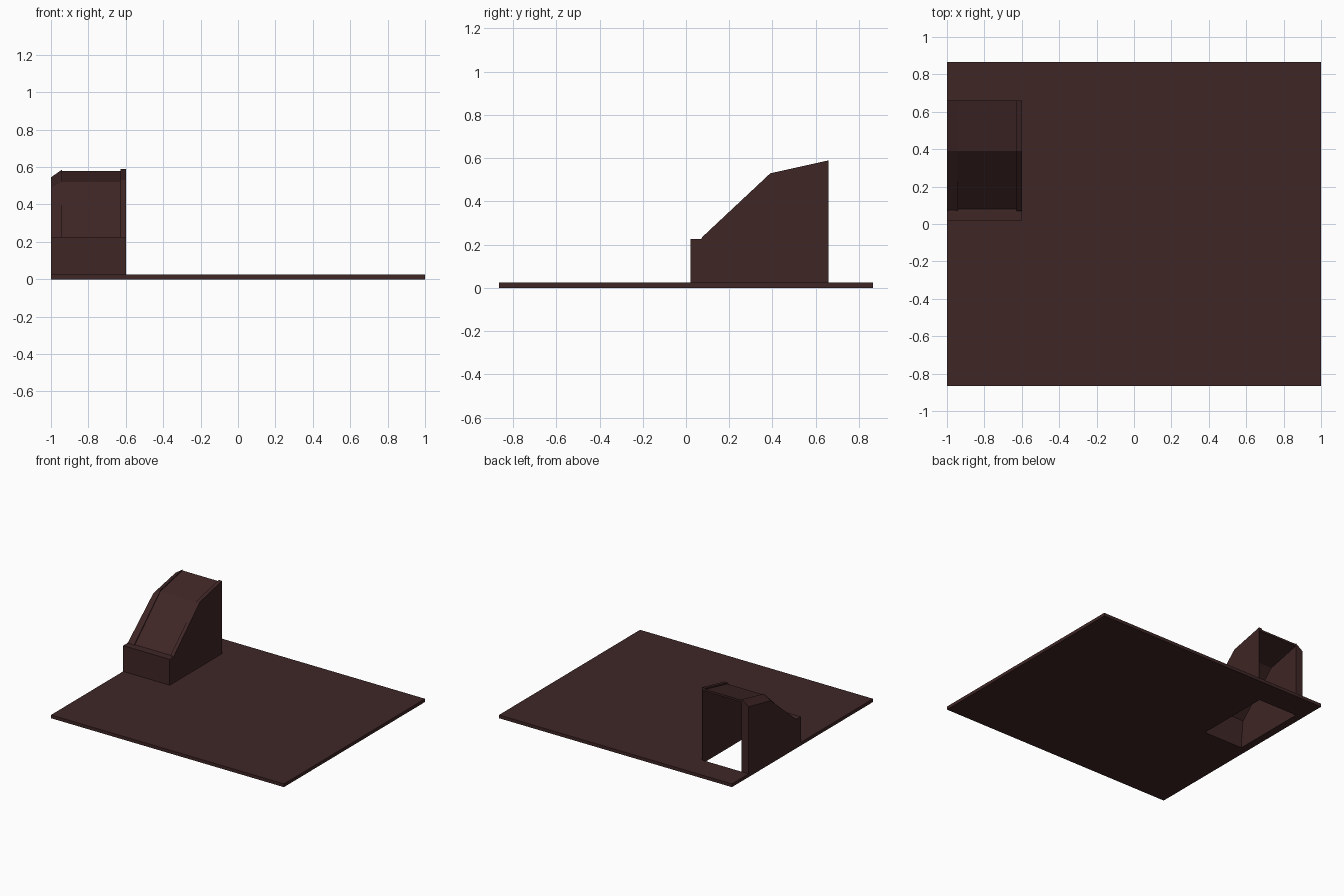
import bpy, bmesh

if "Cube" in bpy.data.objects:
    bpy.data.objects.remove(bpy.data.objects["Cube"], do_unlink=True)

# One dark red-brown paint for everything
COLOUR = (0.050, 0.019, 0.019, 1.0)
paint = bpy.data.materials.new("dark_red_brown")
paint.use_nodes = True
paint.diffuse_color = COLOUR
bsdf = next(n for n in paint.node_tree.nodes if n.type == 'BSDF_PRINCIPLED')
bsdf.inputs["Base Color"].default_value = COLOUR

FLOOR = 0.025          # top of the slab
RIGHT, LEFT = -1.0, -0.6
HOLE_X = (-0.94, -0.605)
FRONT, BACK = 0.02, 0.66


def finish(name, bm):
    bmesh.ops.recalc_face_normals(bm, faces=bm.faces)
    mesh = bpy.data.meshes.new(name)
    bm.to_mesh(mesh)
    bm.free()
    mesh.materials.append(paint)
    obj = bpy.data.objects.new(name, mesh)
    bpy.context.collection.objects.link(obj)
    return obj


def loft(name, x0, x1, profile, end_profile=None):
    """Join two side profiles of (y, z) points into a solid across x."""
    bm = bmesh.new()
    a = [bm.verts.new((x0, y, z)) for y, z in profile]
    b = [bm.verts.new((x1, y, z)) for y, z in end_profile or profile]
    bm.faces.new(a)
    bm.faces.new(b)
    for i in range(len(a)):
        j = (i + 1) % len(a)
        bm.faces.new((a[i], a[j], b[j], b[i]))
    return finish(name, bm)


# Floor slab with a rectangular stair opening
bm = bmesh.new()
xs = (-1.0, *HOLE_X, 1.0)
ys = (-0.865, 0.06, BACK, 0.865)
grid = [[bm.verts.new((x, y, FLOOR)) for y in ys] for x in xs]
for i in range(3):
    for j in range(3):
        if (i, j) != (1, 1):
            bm.faces.new((grid[i][j], grid[i + 1][j],
                          grid[i + 1][j + 1], grid[i][j + 1]))
slab = finish("floor_slab", bm)
solid = slab.modifiers.new("thickness", 'SOLIDIFY')
solid.thickness = FLOOR
solid.offset = -1

# Low front wall of the stair shelter
STEP = 0.225
loft("front_wall", RIGHT, LEFT,
     [(FRONT, FLOOR), (0.06, FLOOR), (0.08, STEP), (FRONT, STEP)])

# Sloping side walls, the right one thick with a chamfered top
ridge = [(0.07, STEP), (0.075, 0.235), (0.39, 0.53), (BACK, 0.59)]
base = [(BACK, FLOOR), (FRONT, FLOOR), (FRONT, STEP)]
inner = base + [(y, z - 0.003) for y, z in ridge]
outer = base + [(0.07, STEP - 0.001), (0.08, 0.228), (0.39, 0.49), (BACK, 0.545)]
loft("right_wall", HOLE_X[0], RIGHT, inner, outer)
loft("left_wall", HOLE_X[1], LEFT, base + ridge)

# Thin roof set just below the wall tops
roof_top = [(0.08, STEP), (0.39, 0.52), (BACK, 0.58)]
roof_under = [(y, z - 0.015) for y, z in reversed(roof_top)]
loft("sloping_roof", HOLE_X[0], HOLE_X[1], roof_top + roof_under)

# Raised coping along the left edge of the roof
loft("left_coping", -0.628, LEFT, ridge + roof_under)
